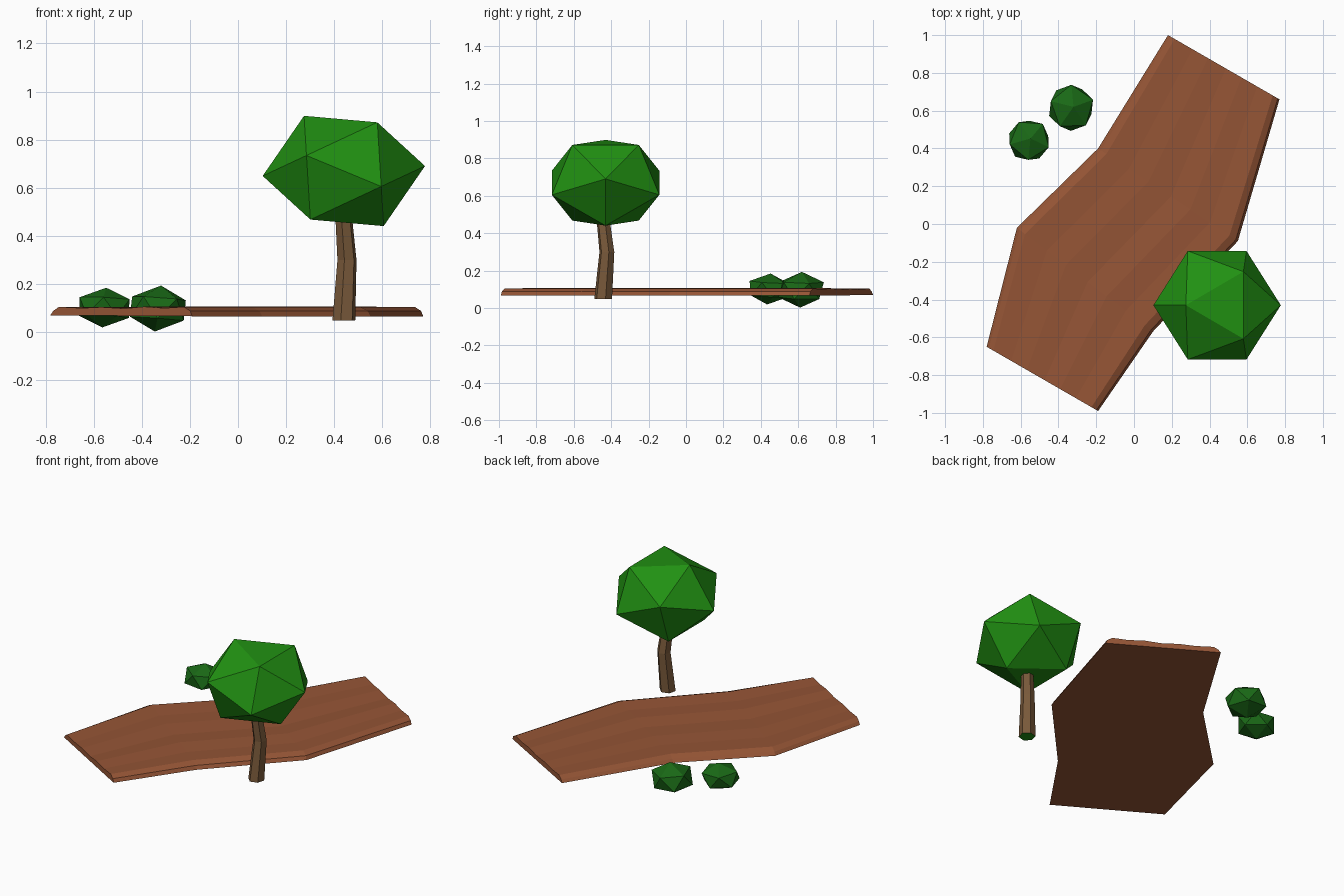
import bpy, bmesh, math
from mathutils import Matrix, Vector

if "Cube" in bpy.data.objects:
    bpy.data.objects.remove(bpy.data.objects["Cube"])


def material(name, rgb):
    m = bpy.data.materials.new(name)
    m.diffuse_color = (*rgb, 1)
    m.use_nodes = True
    m.node_tree.nodes["Principled BSDF"].inputs["Base Color"].default_value = m.diffuse_color
    return m


DIRT = material("dirt", (0.30, 0.09, 0.036))
LEAF = material("leaf", (0.015, 0.28, 0.006))
BUSH = material("bush_leaf", (0.01, 0.14, 0.008))
BARK = material("bark", (0.19, 0.10, 0.042))


def finish(bm, name, *mats):
    bmesh.ops.recalc_face_normals(bm, faces=bm.faces)
    me = bpy.data.meshes.new(name)
    bm.to_mesh(me)
    bm.free()
    for m in mats:
        me.materials.append(m)
    ob = bpy.data.objects.new(name, me)
    bpy.context.collection.objects.link(ob)
    return ob


def foliage(name, centre, radii, rot, mat):
    """Faceted icosahedron; rot is applied before scaling."""
    bm = bmesh.new()
    bmesh.ops.create_icosphere(bm, subdivisions=1, radius=1, matrix=rot)
    bmesh.ops.scale(bm, vec=radii, verts=bm.verts)
    bmesh.ops.translate(bm, vec=centre, verts=bm.verts)
    return finish(bm, name, mat)


def loft(bm, rings):
    """Skin closed rings of points and cap both ends; returns the end caps."""
    vs = [[bm.verts.new(p) for p in r] for r in rings]
    n = len(vs[0])
    for a, b in zip(vs, vs[1:]):
        for i in range(n):
            j = (i + 1) % n
            bm.faces.new((a[i], a[j], b[j], b[i]))
    return bm.faces.new(vs[0]), bm.faces.new(vs[-1])


# dirt path: left/right edge pairs, with a rutted cross-section between them
rows = [((-0.78, -0.65), (-0.19, -0.99)), ((-0.62, -0.02), (0.10, -0.57)),
        ((-0.19, 0.40), (0.55, -0.09)), ((0.18, 1.0), (0.77, 0.66))]
section = [(0, 0.07), (0.02, 0.088), (0.06, 0.105), (0.22, 0.100), (0.36, 0.104),
           (0.52, 0.098), (0.66, 0.106), (0.80, 0.100), (0.94, 0.105),
           (0.985, 0.088), (1, 0.066)]
bm = bmesh.new()
loft(bm, [[(*Vector(l).lerp(Vector(r), t), z) for t, z in section] for l, r in rows])
finish(bm, "dirt_path", DIRT)

# bent tree trunk with a green underside
bm = bmesh.new()
rings = []
for x, y, z, r in [(0.44, -0.443, 0.048, 0.049), (0.453, -0.423, 0.30, 0.041),
                   (0.44, -0.443, 0.47, 0.036), (0.44, -0.44, 0.56, 0.034)]:
    rings.append([(x + r * math.cos(math.radians(60 * i + 15)),
                   y + r * math.sin(math.radians(60 * i + 15)), z) for i in range(6)])
base, _ = loft(bm, rings)
base.material_index = 1
finish(bm, "tree_trunk", BARK, LEAF)

# tree crown: icosahedron lying on its side, slightly tilted
crown = foliage("tree_crown", (0, 0, 0), (0.338, 0.338, 0.267),
                Matrix.Rotation(math.radians(-90), 4, 'Y'), LEAF)
crown.data.transform(Matrix.Translation((0.44, -0.43, 0.67))
                     @ Matrix.Rotation(math.radians(-3.5), 4, 'Y'))

# two small bushes
for name, c, r, a in [("large_bush", (-0.333, 0.615, 0.098), (0.132, 0.134, 0.096), 20),
                      ("small_bush", (-0.556, 0.443, 0.102), (0.122, 0.121, 0.083), 50)]:
    foliage(name, c, r, Matrix.Rotation(math.radians(a), 4, 'Z')
            @ Matrix.Rotation(math.radians(6), 4, 'Y'), BUSH)
